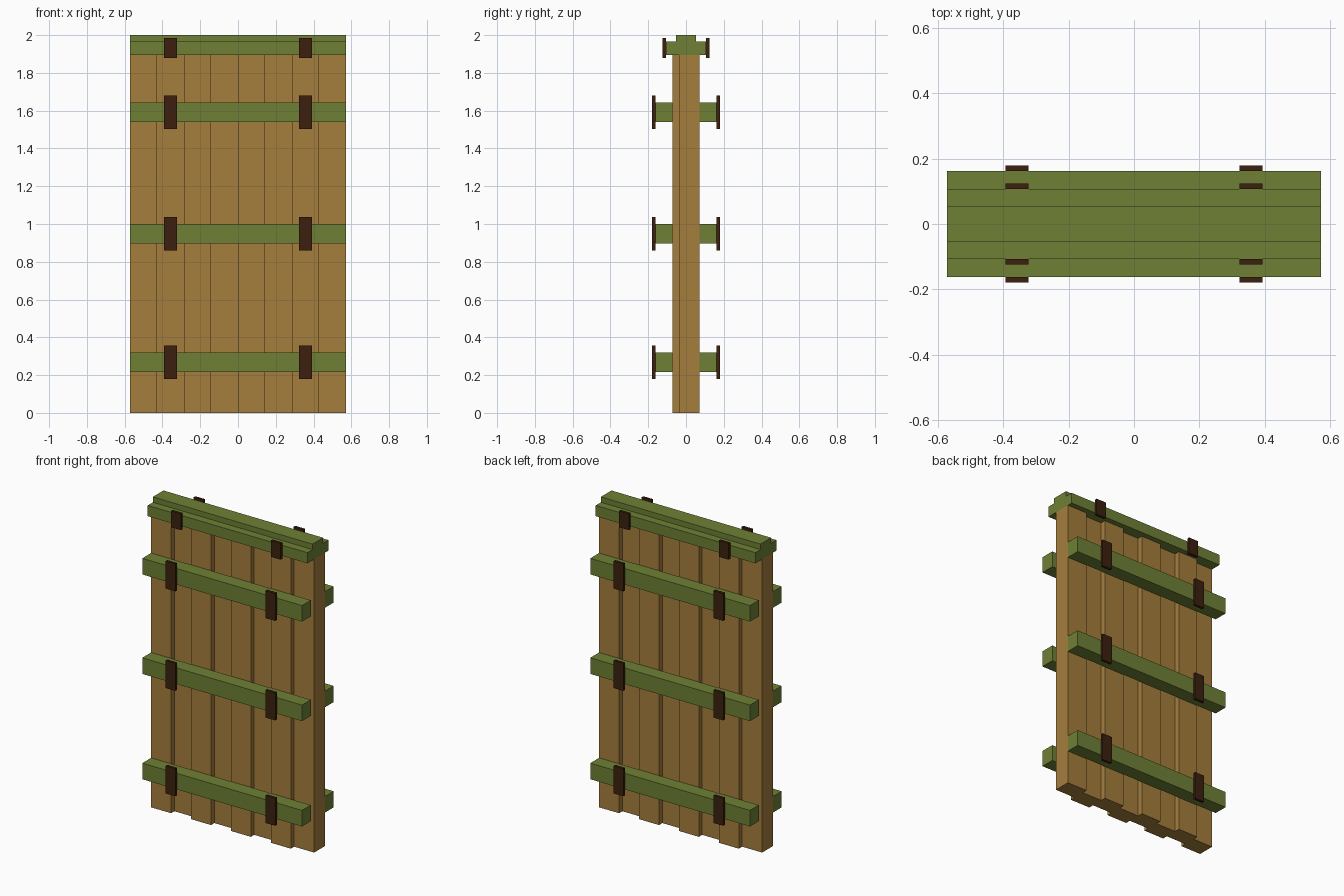
import bpy
import bmesh
from mathutils import Matrix, Vector

cube = bpy.data.objects.get("Cube")
if cube:
    bpy.data.objects.remove(cube, do_unlink=True)


def make_material(name, rgb):
    mat = bpy.data.materials.new(name)
    mat.use_nodes = True
    color = (*rgb, 1.0)
    mat.diffuse_color = color
    mat.node_tree.nodes["Principled BSDF"].inputs["Base Color"].default_value = color
    return mat


wood = make_material("brown wood", (0.375, 0.207, 0.046))
green = make_material("olive green", (0.156, 0.216, 0.036))
iron = make_material("dark iron", (0.045, 0.0145, 0.0045))


def finish(name, bm, mat):
    bmesh.ops.recalc_face_normals(bm, faces=bm.faces)
    mesh = bpy.data.meshes.new(name)
    bm.to_mesh(mesh)
    bm.free()
    mesh.materials.append(mat)
    obj = bpy.data.objects.new(name, mesh)
    bpy.context.collection.objects.link(obj)
    return obj


def box(name, x, y, z, mat):
    """Box given as (low, high) ranges on each axis."""
    low, high = Vector((min(x), min(y), min(z))), Vector((max(x), max(y), max(z)))
    bm = bmesh.new()
    bmesh.ops.create_cube(bm, size=1, matrix=Matrix.Translation((low + high) / 2)
                          @ Matrix.Diagonal((*(high - low), 1)))
    return finish(name, bm, mat)


HALF = 0.571        # half width of the door
FACE = 0.072        # outer face of the planks
STEP = 0.038        # inner face of the staggered planks
RAIL_FACE = 0.162
IRON = 0.017        # clamp plate thickness
COUNT = 8

# Vertical planks, alternately pushed forward and back
width = 2 * HALF / COUNT
for i in range(COUNT):
    x0 = -HALF + i * width
    y = (-FACE, STEP) if i % 2 == 0 else (-STEP, FACE)
    box(f"plank_{i + 1}", (x0, x0 + width), y, (0, 1.896), wood)

# Cap with a raised ridge, drawn as an end profile and extruded sideways
half_profile = [(0.107, 1.896), (0.107, 1.965), (0.054, 1.965), (0.054, 2.0)]
profile = half_profile + [(-y, z) for y, z in reversed(half_profile)]
bm = bmesh.new()
end = bm.faces.new([bm.verts.new((-HALF, y, z)) for y, z in profile])
side = bmesh.ops.extrude_face_region(bm, geom=[end], use_keep_orig=True)["geom"]
bmesh.ops.translate(bm, vec=(2 * HALF, 0, 0),
                    verts=[v for v in side if isinstance(v, bmesh.types.BMVert)])
finish("top_cap", bm, green)


def clamps(name, sign, face, z):
    """Pair of iron plates on a rail face."""
    for label, sx in (("left", 1), ("right", -1)):
        box(f"{name}_{label}_clamp", (sx * 0.322, sx * 0.392),
            (sign * face, sign * (face + IRON)), z, iron)


# Rails and clamps on both sides
for side_name, sign in (("front", -1), ("back", 1)):
    for rail, z in (("lower", 0.268), ("middle", 0.949), ("upper", 1.592)):
        name = f"{side_name}_{rail}"
        box(f"{name}_rail", (-HALF, HALF), (sign * FACE, sign * RAIL_FACE),
            (z - 0.052, z + 0.052), green)
        clamps(name, sign, RAIL_FACE, (z - 0.089, z + 0.089))
    clamps(f"{side_name}_cap", sign, 0.107, (1.878, 1.984))
